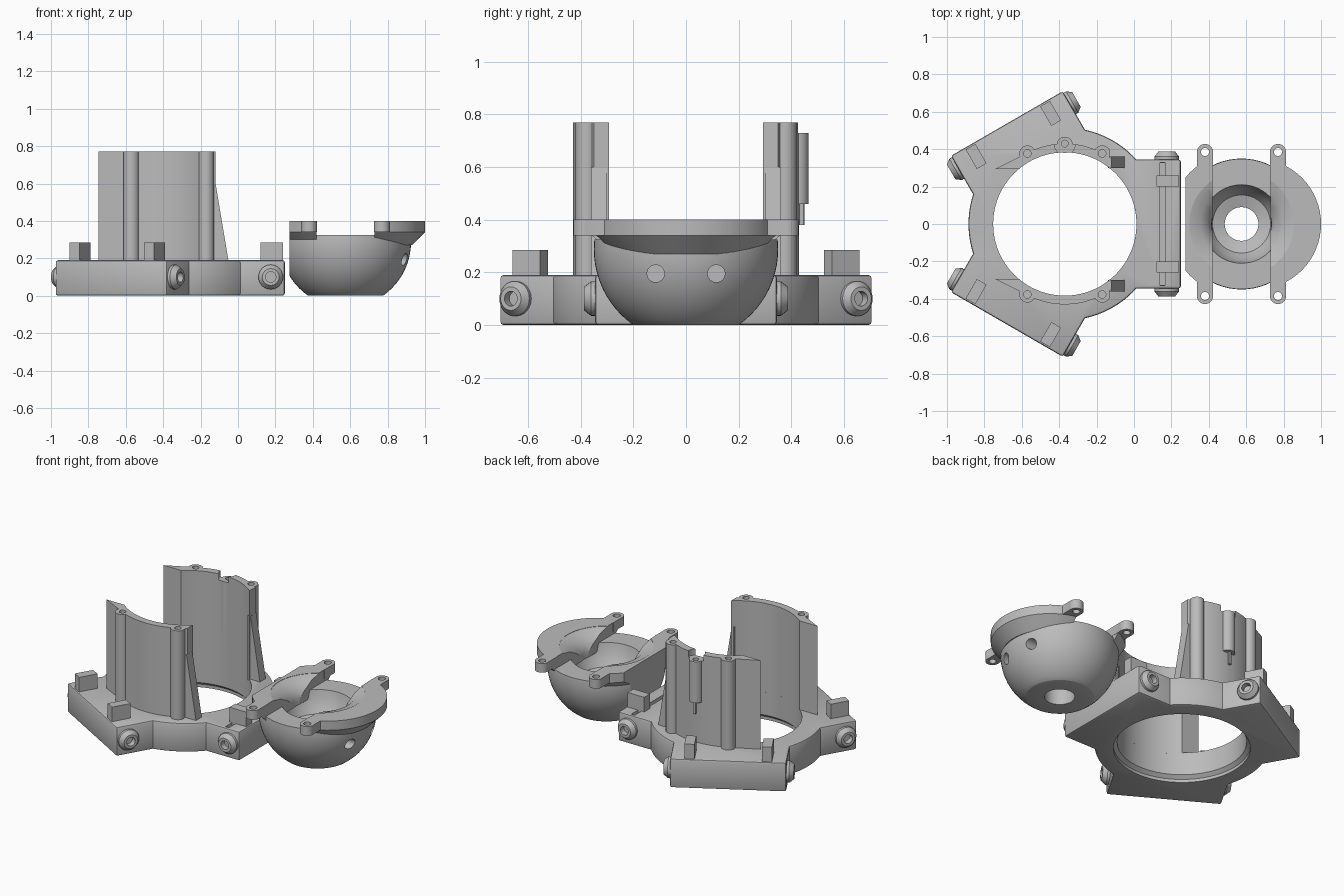
import bpy, bmesh
from math import sin, cos, radians, pi
from mathutils import Matrix, Vector

if "Cube" in bpy.data.objects:
    bpy.data.objects.remove(bpy.data.objects["Cube"])

grey = bpy.data.materials.new("plain_grey")
grey.use_nodes = True
grey.diffuse_color = (0.5, 0.5, 0.5, 1)
grey.node_tree.nodes["Principled BSDF"].inputs["Base Color"].default_value = (0.5, 0.5, 0.5, 1)

CX = -0.37    # centre of the mount
BX = 0.575    # centre of the bowl
TOP = 0.19    # top of the base plate
UP = Matrix.Identity(4)


def finish(bm, name, matrix=UP):
    bmesh.ops.remove_doubles(bm, verts=bm.verts, dist=1e-5)
    bm.transform(matrix)
    bmesh.ops.recalc_face_normals(bm, faces=bm.faces)
    mesh = bpy.data.meshes.new(name)
    bm.to_mesh(mesh)
    bm.free()
    mesh.materials.append(grey)
    obj = bpy.data.objects.new(name, mesh)
    bpy.context.collection.objects.link(obj)
    return obj


def prism(name, points, z0, z1, matrix=UP):
    bm = bmesh.new()
    face = bm.faces.new([bm.verts.new((x, y, z0)) for x, y in points])
    moved = bmesh.ops.extrude_face_region(bm, geom=[face])["geom"]
    verts = [g for g in moved if isinstance(g, bmesh.types.BMVert)]
    bmesh.ops.translate(bm, verts=verts, vec=(0, 0, z1 - z0))
    return finish(bm, name, matrix)


def box(name, x0, x1, y0, y1, z0, z1, matrix=UP):
    return prism(name, [(x0, y0), (x1, y0), (x1, y1), (x0, y1)], z0, z1, matrix)


def arc(r, a, b, n):
    steps = [radians(a + (b - a) * i / n) for i in range(n + 1)]
    return [(r * cos(t), r * sin(t)) for t in steps]


def lathe(name, profile, matrix=UP, n=64):
    # closed (radius, height) profile turned round z
    bm = bmesh.new()
    rings = [[bm.verts.new((r * cos(2 * pi * i / n), r * sin(2 * pi * i / n), z))
              for i in range(n)] for r, z in profile]
    for a, b in zip(rings, rings[1:] + rings[:1]):
        for i in range(n):
            j = (i + 1) % n
            bm.faces.new((a[i], a[j], b[j], b[i]))
    bmesh.ops.dissolve_degenerate(bm, dist=1e-6, edges=bm.edges)
    return finish(bm, name, matrix)


def rod(name, x, y, r, z0, z1, n=32):
    return prism(name, arc(r, 0, 360 - 360 / n, n - 1), z0, z1, Matrix.Translation((x, y, 0)))


def apply_modifiers(obj):
    graph = bpy.context.evaluated_depsgraph_get()
    mesh = bpy.data.meshes.new_from_object(obj.evaluated_get(graph))
    obj.modifiers.clear()
    obj.data = mesh


def combine(obj, other, operation="DIFFERENCE"):
    mod = obj.modifiers.new("combine", "BOOLEAN")
    mod.operation, mod.object, mod.solver = operation, other, "EXACT"
    apply_modifiers(obj)
    bpy.data.objects.remove(other)


at_mount = Matrix.Translation((CX, 0, 0))
at_bowl = Matrix.Translation((BX, 0, 0))
arms = [at_mount @ Matrix.Rotation(radians(a), 4, "Z") for a in (0, 120, 240)]

# base plate: ring with three square arms
outline = []
for k in range(3):
    turn = Matrix.Rotation(radians(120 * k), 2)
    part = [(0.62, -0.345), (0.62, 0.345)] + arc(0.515, 42.1, 77.9, 12)
    outline += [tuple(turn @ Vector(p)) for p in part]
base = prism("base_plate", outline, 0, TOP, at_mount)
bevel = base.modifiers.new("bevel", "BEVEL")
bevel.width, bevel.segments, bevel.angle_limit = 0.012, 2, radians(50)
apply_modifiers(base)
combine(base, lathe("bore", [(0, -0.1), (0.405, -0.1), (0.405, 0.02), (0.383, 0.04),
                             (0.383, 0.3), (0, 0.3)], at_mount, 96))
combine(base, box("slot", 0.14, 0.165, -0.33, 0.33, 0.13, 0.3))

# blocks on top of the arms and screw bosses on their sides
boss_profile = [(0, -0.02), (0.066, -0.02), (0.066, 0.015), (0.045, 0.042),
                (0.028, 0.042), (0.028, 0.005), (0, 0.005)]
for k, arm in enumerate(arms):
    for s in (-1, 1):
        mid = 0.23 * s
        box(f"arm_block_{k}_{s}", 0.49, 0.61, mid - 0.03, mid + 0.03, TOP - 0.02, 0.285, arm)
        place = arm @ Matrix.Translation((0.545, 0.345 * s, 0.1)) @ Matrix.Rotation(-s * pi / 2, 4, "X")
        lathe(f"screw_boss_{k}_{s}", boss_profile, place, 24)

# two curved upright walls with screw posts
section = [(0.25, 0.35)] + arc(0.43, 54.5, 115, 16) + [(-0.375, 0.293)] + arc(0.383, 130, 49.7, 20)
for s, side in ((-1, "front"), (1, "back")):
    wall = prism(f"{side}_wall", [(x, s * y) for x, y in section], TOP - 0.01, 0.77, at_mount)
    for x in (CX - 0.2, CX + 0.2):
        combine(wall, rod("post", x, s * 0.375 + s * 0.002, 0.043, TOP - 0.02, 0.77), "UNION")
        combine(wall, rod("hole", x, s * 0.377, 0.02, 0.65, 0.9, 20))
    if s > 0:
        combine(wall, rod("notch", CX, 0.425, 0.055, 0.73, 0.9))
        combine(wall, rod("rear_post", CX, 0.423, 0.043, 0.46, 0.73), "UNION")
        combine(wall, rod("hole", CX, 0.43, 0.018, 0.65, 0.9, 20))
        rod("rear_pin", CX, 0.44, 0.01, 0.38, 0.47, 12)
    # sloping rib at the end of the wall
    lo, hi = sorted((-s * 0.3, -s * 0.36))
    prism(f"{side}_rib", [(-0.14, TOP - 0.01), (-0.05, TOP - 0.01), (-0.12, 0.6), (-0.14, 0.6)],
          lo, hi, Matrix.Rotation(pi / 2, 4, "X"))

# round bowl with a stepped bore
shell = [(0.35 * cos(radians(a)), 0.287 + 0.35 * sin(radians(a))) for a in range(-55, 6, 5)]
cavity = [(0.21, 0.325), (0.2, 0.28), (0.18, 0.23), (0.155, 0.19), (0.09, 0.17), (0.09, 0)]
bowl = lathe("bowl", [(0.2, 0)] + shell + [(0.348, 0.325)] + cavity, at_bowl)
for y in (-0.115, 0.115):
    hole = prism("side_hole", arc(0.033, 0, 345, 23), 0.75, 1.1,
                 Matrix.Translation((0, y, 0.195)) @ Matrix.Rotation(pi / 2, 4, "Y"))
    combine(bowl, hole)
combine(bowl, box("flat_cut", 0, 0.275, -1, 1, -1, 1))

# two raised rim pieces with screw tabs
flare = [(0, 0.1), (0.15, 0.1), (0.16, 0.31), (0.18, 0.345), (0.22, 0.38),
         (0.28, 0.398), (0.28, 0.6), (0, 0.6)]
for name, cx, r, x0, x1, tab in (("left", BX + 0.075, 0.35, 0.73, 1.1, 0.77),
                                 ("right", BX, 0.39, 0.275, 0.42, 0.38)):
    rim = lathe(f"{name}_rim", [(0, 0.27), (r - 0.07, 0.27), (r, 0.34), (r, 0.4), (0, 0.4)],
                Matrix.Translation((cx, 0, 0)))
    combine(rim, box("keep", x0, x1, -1, 1, 0, 1), "INTERSECT")
    combine(rim, lathe("flare", flare, at_bowl))
    for s in (-1, 1):
        combine(rim, box("tab_arm", tab - 0.042, tab + 0.042, min(s * 0.29, s * 0.385),
                         max(s * 0.29, s * 0.385), 0.34, 0.4), "UNION")
        combine(rim, rod("tab_end", tab, s * 0.385, 0.043, 0.34, 0.4), "UNION")
        combine(rim, rod("tab_hole", tab, s * 0.385, 0.022, 0.2, 0.6, 20))

# smooth curved surfaces, keep edges sharp
bpy.ops.object.select_all(action="DESELECT")
for obj in bpy.context.scene.objects:
    if obj.type == "MESH":
        obj.select_set(True)
        bpy.context.view_layer.objects.active = obj
bpy.ops.object.shade_smooth_by_angle(angle=radians(30))
